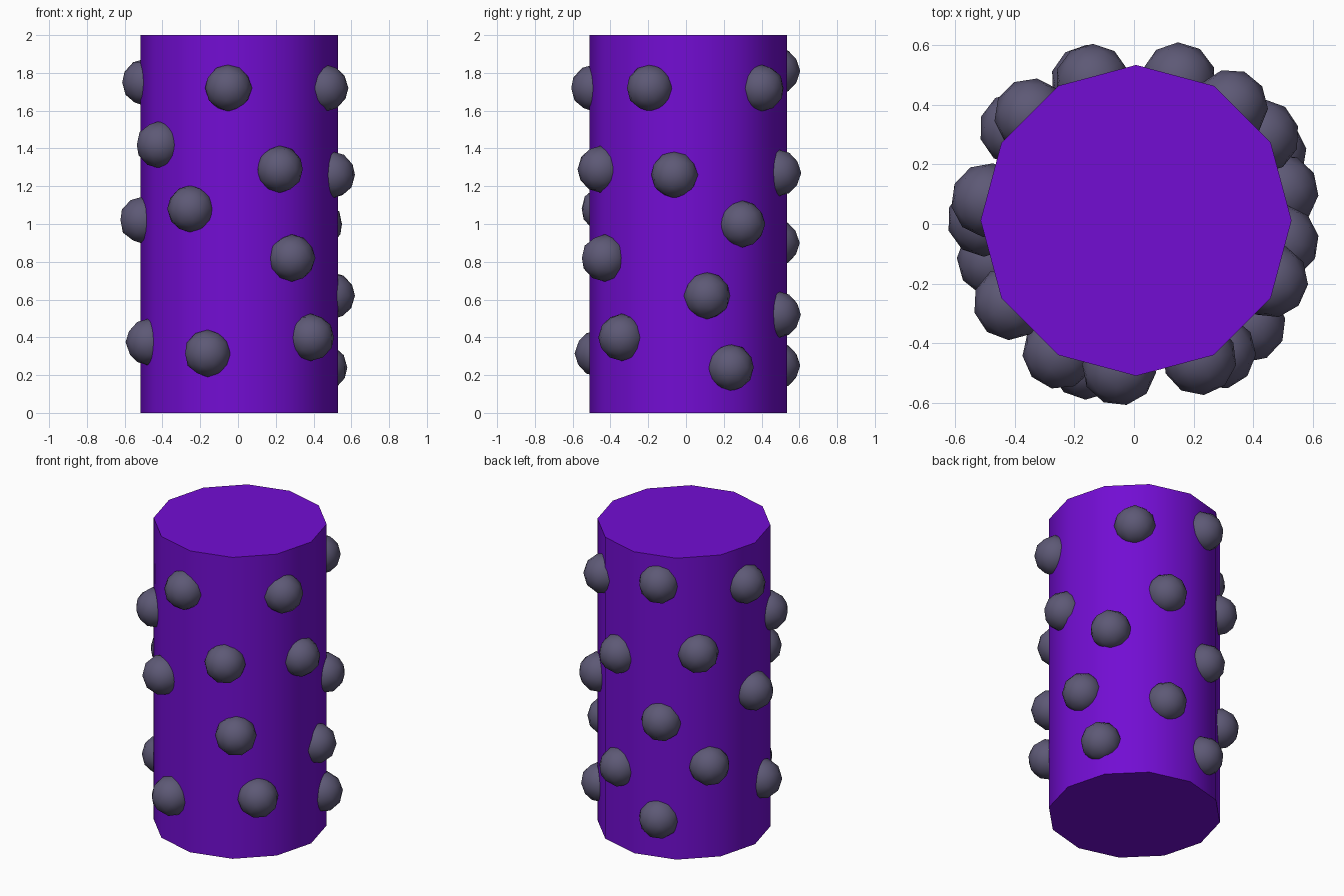
import bpy
import math


def material(name, rgb):
    m = bpy.data.materials.new(name)
    m.diffuse_color = (*rgb, 1)
    return m


purple = material("purple", (0.17, 0.004, 0.65))
grey = material("grey", (0.11, 0.10, 0.18))

# Twelve-sided column with smooth sides and flat caps
CX, CY = 0.007, 0.012
bpy.ops.mesh.primitive_cylinder_add(vertices=12, radius=0.522, depth=2,
                                    location=(CX, CY, 1))
column = bpy.context.object
column.name = "column"
column.data.materials.append(purple)
bpy.ops.object.shade_smooth_by_angle(angle=math.radians(40))

# Round studs half sunk into the column: x, y, z of each centre
studs = [
    # front
    (-0.05, -0.485, 1.72), (0.22, -0.45, 1.29), (-0.25, -0.43, 1.08),
    (0.285, -0.43, 0.82), (0.385, -0.34, 0.40), (-0.16, -0.465, 0.315),
    # right
    (0.46, -0.19, 1.72), (0.496, -0.06, 1.26), (0.43, 0.295, 1.00),
    (0.495, 0.11, 0.62), (0.455, 0.235, 0.24), (0.325, 0.395, 1.72),
    # back
    (-0.14, 0.48, 1.81), (0.15, 0.485, 1.27), (-0.345, 0.365, 1.36),
    (-0.155, 0.477, 0.90), (0.15, 0.483, 0.52), (-0.14, 0.48, 0.25),
    # left
    (-0.49, 0.08, 1.75), (-0.415, -0.265, 1.42), (-0.503, 0.015, 1.02),
    (-0.395, 0.32, 0.61), (-0.47, -0.12, 0.375),
]
for i, (x, y, z) in enumerate(studs):
    bpy.ops.mesh.primitive_ico_sphere_add(
        subdivisions=2, radius=0.125, location=(x, y, z),
        rotation=(0, 0, math.atan2(y - CY, x - CX)))
    stud = bpy.context.object
    stud.name = f"stud_{i + 1}"
    stud.data.materials.append(grey)
    bpy.ops.object.shade_smooth()
